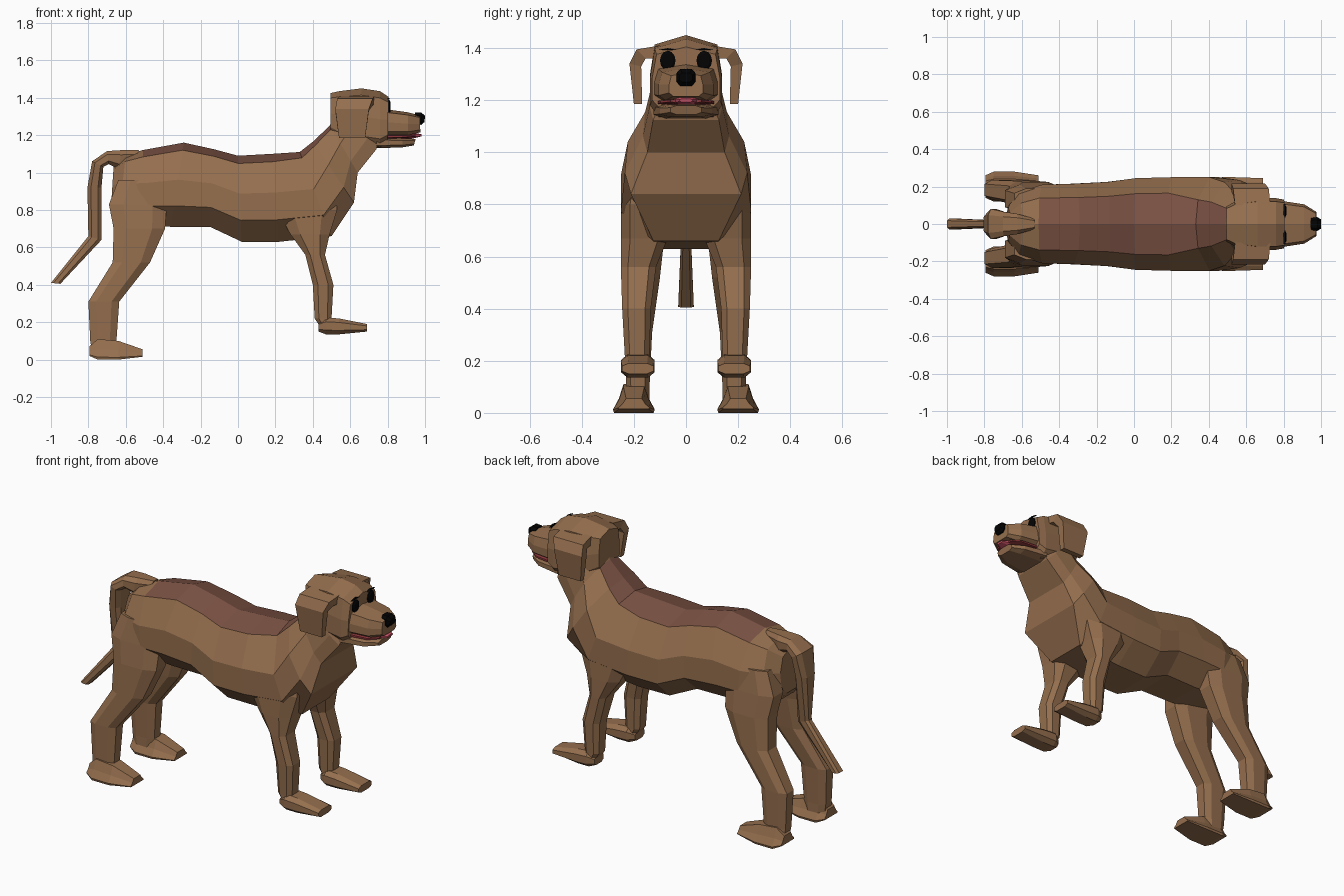
import bpy, bmesh, math
from mathutils import Vector


def material(name, rgb):
    m = bpy.data.materials.new(name)
    m.diffuse_color = (*rgb, 1)
    return m


FUR = material("brown fur", (0.30, 0.158, 0.076))
SADDLE = material("reddish saddle", (0.20, 0.085, 0.058))
BLACK = material("black", (0.001, 0.001, 0.001))
PINK = material("tongue pink", (0.60, 0.085, 0.13))
RED = material("mouth red", (0.28, 0.04, 0.045))

# Half cross-sections: (height fraction, width fraction), top to bottom
BODY = [(1, 0), (.91, .66), (.56, 1), (.25, 1), (0, .5), (0, 0)]
CHEST = [(1, 0), (.94, .5), (.62, .95), (.25, 1), (0, .9), (0, 0)]
HEAD = [(1, 0), (.88, .87), (.5, 1), (.15, 1), (0, .75)]
BOX = [(1, .6), (.75, 1), (.25, 1), (0, .6)]
PAW = [(1, .5), (.5, .72), (.12, 1), (0, .95)]


def ring(a, b, w, yc=0.0, shape=BOX):
    """Cross-section from a=(x,z) down to b=(x,z), half width w."""
    a, b = Vector(a), Vector(b)
    half = [(b.lerp(a, t), f * w) for t, f in shape]
    pts = [(p.x, yc + y, p.y) for p, y in half]
    pts += [(p.x, yc - y, p.y) for p, y in reversed(half) if y > 0]
    return pts


def loft(name, rings, *mats, rule=None):
    """Skin a list of rings, cap the ends, colour faces by a rule."""
    bm = bmesh.new()
    vs = [[bm.verts.new(p) for p in r] for r in rings]
    n = len(vs[0])
    for r0, r1 in zip(vs, vs[1:]):
        for i in range(n):
            j = (i + 1) % n
            bm.faces.new((r0[i], r0[j], r1[j], r1[i]))
    bm.faces.new(vs[0])
    bm.faces.new(vs[-1])
    bmesh.ops.recalc_face_normals(bm, faces=bm.faces)
    if rule:
        for f in bm.faces:
            f.material_index = rule(f)
    me = bpy.data.meshes.new(name)
    bm.to_mesh(me)
    bm.free()
    for m in mats:
        me.materials.append(m)
    ob = bpy.data.objects.new(name, me)
    bpy.context.collection.objects.link(ob)
    return ob


# Torso and neck, with the saddle coloured on the upper faces of the back
torso = [
    ((-.665, 1.035), (-.68, .80), .09, BODY),
    ((-.60, 1.09), (-.64, .75), .17, BODY),
    ((-.51, 1.12), (-.47, .72), .21, BODY),
    ((-.29, 1.16), (-.36, .71), .215, BODY),
    ((-.13, 1.125), (-.15, .71), .225, BODY),
    ((0, 1.09), (.02, .63), .245, BODY),
    ((.18, 1.10), (.22, .63), .25, BODY),
    ((.33, 1.11), (.50, .66), .25, [(1, 0), (.93, .52)] + BODY[2:]),
    ((.40, 1.165), (.62, .84), .235, CHEST),
    ((.49, 1.25), (.64, 1.0), .165, CHEST),
    ((.53, 1.33), (.74, 1.125), .14, CHEST),
    ((.58, 1.40), (.75, 1.18), .11, CHEST),
]


def on_saddle(f):
    c = f.calc_center_median()
    top = all(abs(v.co.y) < .17 for v in f.verts) and f.normal.z > .5
    return int(top and -.51 < c.x < .50)


loft("torso", [ring(a, b, w, 0, s) for a, b, w, s in torso], FUR, SADDLE, rule=on_saddle)

# Tail
tail = [
    ((-.53, 1.12), (-.56, 1.03), .03),
    ((-.62, 1.12), (-.64, 1.02), .055),
    ((-.70, 1.115), (-.69, 1.045), .065),
    ((-.78, 1.06), (-.72, 1.03), .08),
    ((-.805, .92), (-.73, .92), .06),
    ((-.80, .66), (-.73, .64), .02),
    ((-1.0, .41), (-.95, .405), .03),
]
loft("tail", [ring(a, b, w) for a, b, w in tail], FUR)

# Head, muzzle, jaw
head = [
    ((.495, 1.425), (.495, 1.21), .095),
    ((.54, 1.435), (.54, 1.18), .12),
    ((.66, 1.45), (.66, 1.15), .138),
    ((.76, 1.435), (.76, 1.135), .138),
    ((.805, 1.405), (.80, 1.165), .13),
]
loft("head", [ring(a, b, w, 0, HEAD) for a, b, w in head], FUR)
muzzle = [
    ((.78, 1.34), (.78, 1.20), .125),
    ((.91, 1.322), (.91, 1.20), .105),
    ((.972, 1.305), (.975, 1.215), .065),
]
loft("muzzle", [ring(a, b, w, 0, HEAD) for a, b, w in muzzle], FUR)
jaw = [
    ((.74, 1.19), (.74, 1.13), .125),
    ((.88, 1.183), (.88, 1.135), .10),
    ((.95, 1.18), (.94, 1.145), .06),
]
loft("lower_jaw", [ring(a, b, w) for a, b, w in jaw], FUR)
loft("mouth_lining", [ring((.78, 1.203), (.78, 1.18), .11),
                      ring((.90, 1.203), (.90, 1.185), .098),
                      ring((.95, 1.205), (.95, 1.19), .06)], RED)
loft("tongue", [ring((.80, 1.205), (.80, 1.183), .045),
                ring((.94, 1.213), (.94, 1.183), .045),
                ring((.98, 1.205), (.98, 1.193), .025)], PINK)
loft("nose", [ring((.945, 1.32), (.95, 1.26), .032),
              ring((.98, 1.32), (.98, 1.255), .037),
              ring((1.0, 1.305), (.997, 1.27), .025)], BLACK)

# Leg rows: x back, x front, z, y inner, y outer
front_leg = [
    (.25, .52, .90, .10, .225), (.21, .53, .80, .08, .248),
    (.28, .49, .67, .07, .25), (.36, .465, .56, .115, .25),
    (.40, .51, .40, .135, .245), (.41, .50, .22, .14, .235),
    (.45, .52, .16, .14, .235),
]
hind_leg = [
    (-.64, -.38, .96, .06, .19), (-.69, -.38, .83, .06, .21),
    (-.665, -.39, .70, .08, .225), (-.67, -.47, .52, .10, .23),
    (-.80, -.635, .31, .13, .235), (-.79, -.65, .10, .14, .23),
    (-.78, -.66, .04, .14, .24),
]
# Foot rows: x, z top, z bottom, y inner, y outer
front_foot = [(.43, .20, .15, .145, .23), (.47, .225, .135, .12, .25),
              (.54, .22, .135, .12, .25), (.69, .19, .15, .125, .245)]
hind_foot = [(-.795, .07, .02, .14, .26), (-.75, .11, 0, .12, .28),
             (-.64, .10, 0, .12, .28), (-.51, .055, .015, .14, .26)]

for s, side in ((1, "left"), (-1, "right")):
    for part, rows in (("front_leg", front_leg), ("hind_leg", hind_leg)):
        loft(f"{side}_{part}", [ring((x1, z), (x0, z), (y1 - y0) / 2, s * (y0 + y1) / 2)
                                for x0, x1, z, y0, y1 in rows], FUR)
    for part, rows, shape in (("front_foot", front_foot, BOX), ("hind_foot", hind_foot, PAW)):
        loft(f"{side}_{part}", [ring((x, zt), (x, zb), (y1 - y0) / 2, s * (y0 + y1) / 2, shape)
                                for x, zt, zb, y0, y1 in rows], FUR)

    # Drooping ear flap: outer (y,z), inner (y,z), x range
    flap = [((.10, 1.41), (.10, 1.36), .54, .73), ((.19, 1.395), (.155, 1.36), .53, .72),
            ((.217, 1.34), (.172, 1.33), .52, .70), ((.20, 1.185), (.168, 1.185), .54, .68)]
    loft(f"{side}_ear", [[(x0, s * o[0], o[1]), (x1, s * o[0], o[1]),
                          (x1, s * i[0], i[1]), (x0, s * i[0], i[1])]
                         for o, i, x0, x1 in flap], FUR)

    # Eye disc and brow line on the flat of the face
    circle = [(math.cos(k * math.tau / 12), math.sin(k * math.tau / 12)) for k in range(12)]
    loft(f"{side}_eye", [[(x, s * .07 + .03 * r * c, 1.352 + .038 * r * d) for c, d in circle]
                         for x, r in ((.795, 1), (.809, 1), (.815, .7))], BLACK)
    loft(f"{side}_brow", [[(x, s * .035, 1.393), (x, s * .07, 1.40), (x, s * .108, 1.393),
                           (x, s * .07, 1.393)] for x in (.80, .809)], BLACK)
